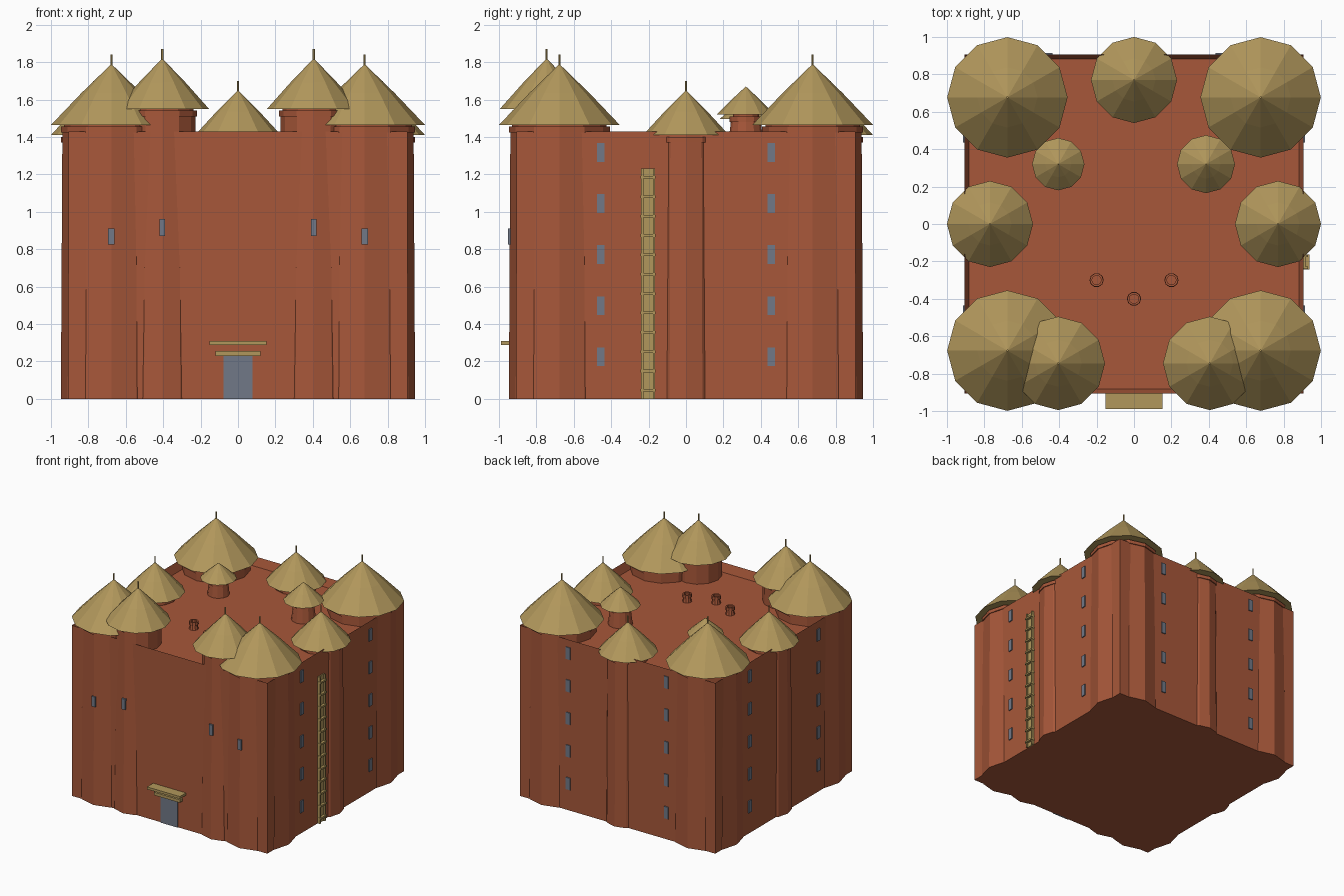
import bpy, bmesh, math

if "Cube" in bpy.data.objects:
    bpy.data.objects.remove(bpy.data.objects["Cube"])


def material(name, rgb):
    m = bpy.data.materials.new(name)
    m.diffuse_color = (*[(c / 255) ** 2.2 for c in rgb], 1)
    m.use_nodes = True
    m.node_tree.nodes["Principled BSDF"].inputs["Base Color"].default_value = m.diffuse_color
    return m


CLAY = material("red clay", (166, 88, 60))
STRAW = material("straw", (176, 150, 92))
GREY = material("grey blue", (112, 120, 134))


def finish(name, bm, mat):
    bmesh.ops.recalc_face_normals(bm, faces=bm.faces)
    me = bpy.data.meshes.new(name)
    bm.to_mesh(me)
    bm.free()
    me.materials.append(mat)
    ob = bpy.data.objects.new(name, me)
    bpy.context.collection.objects.link(ob)
    return ob


def box(name, lo, hi, mat):
    bm = bmesh.new()
    bmesh.ops.create_cube(bm, size=1)
    for v in bm.verts:
        v.co = [(lo[i] + hi[i]) / 2 + v.co[i] * (hi[i] - lo[i]) for i in range(3)]
    return finish(name, bm, mat)


def lathe(name, x, y, profile, mat, sides=12):
    """Spin (radius, z) points around a vertical axis; radius 0 is a tip."""
    bm = bmesh.new()
    rings = []
    for r, z in profile:
        n = sides if r > 0 else 1
        rings.append([bm.verts.new((x + r * math.cos(math.tau * i / sides),
                                    y + r * math.sin(math.tau * i / sides), z)) for i in range(n)])
    for a, b in zip(rings, rings[1:]):
        for i in range(sides):
            j = (i + 1) % sides
            if len(b) == 1:
                bm.faces.new((a[i], a[j], b[0]))
            else:
                bm.faces.new((a[i], a[j], b[j], b[i]))
    for ring in (rings[0], rings[-1]):
        if len(ring) > 1:
            bm.faces.new(ring)
    return finish(name, bm, mat)


def tower(name, x, y, r0, r1, base, eave, tip, cap_r, spike=0.05):
    # slightly tapered shaft with a collar under the eave
    lathe(name + "_shaft", x, y, [(r0, base), (r1, eave - 0.04), (r1 + 0.008, eave - 0.04),
                                  (r1 + 0.008, eave - 0.01), (r1 - 0.01, eave - 0.01),
                                  (r1 - 0.01, eave + 0.01)], CLAY)
    # gently bulging straw roof
    mid = eave + (tip - eave) * 0.52
    lathe(name + "_roof", x, y, [(cap_r, eave), (cap_r * 0.5, mid), (0, tip)], STRAW)
    if spike:
        lathe(name + "_spike", x, y, [(0.006, tip - 0.02), (0.006, tip + spike)], STRAW, 6)


# Main block with a sunken flat roof inside a thin parapet
W, TOP, FLOOR = 0.907, 1.43, 1.36
bm = bmesh.new()
bmesh.ops.create_cube(bm, size=1)
for v in bm.verts:
    v.co = (v.co.x * 2 * W, v.co.y * 2 * W, (v.co.z + 0.5) * TOP)
roof = [f for f in bm.faces if f.normal.z > 0.9]
bmesh.ops.inset_region(bm, faces=roof, thickness=0.035)
for v in roof[0].verts:
    v.co.z = FLOOR
finish("main_block", bm, CLAY)

# Towers around the block
for sx in (-1, 1):
    for sy in (-1, 1):
        tower("corner_tower", sx * 0.677, sy * 0.677, 0.27, 0.262, 0, 1.465, 1.79, 0.322)
    tower("front_tower", sx * 0.405, -0.745, 0.195, 0.178, 0, 1.55, 1.82, 0.25)
    tower("side_tower", sx * 0.77, 0, 0.175, 0.168, 0, 1.41, 1.65, 0.23)
tower("back_tower", 0, 0.77, 0.175, 0.168, 0, 1.41, 1.65, 0.23)

# Small roof turrets
tower("left_turret", -0.405, 0.32, 0.085, 0.075, FLOOR, 1.495, 1.62, 0.14, 0)
tower("right_turret", 0.385, 0.32, 0.095, 0.08, FLOOR, 1.52, 1.67, 0.155, 0)

# Hollow roof chimneys
for x, y in ((-0.2, -0.3), (0, -0.4), (0.2, -0.3)):
    lathe("chimney", x, y, [(0.036, FLOOR), (0.028, 1.4), (0.038, 1.4), (0.036, 1.425),
                            (0.025, 1.425), (0.025, 1.38)], CLAY, 10)

# Columns of windows on the sides and back
for s in (-1, 1):
    for k in range(5):
        z, c = 0.225 + 0.273 * k, s * 0.455
        for sx in (-1, 1):
            x0, x1 = sorted((sx * 0.9, sx * 0.915))
            box("side_window", (x0, c - 0.02, z - 0.05), (x1, c + 0.02, z + 0.05), GREY)
        box("back_window", (c - 0.02, 0.9, z - 0.05), (c + 0.02, 0.915, z + 0.05), GREY)
    # Front tower windows
    box("corner_window", (s * 0.677 - 0.017, -0.952, 0.825), (s * 0.677 + 0.017, -0.92, 0.91), GREY)
    box("tower_window", (s * 0.405 - 0.016, -0.942, 0.87), (s * 0.405 + 0.016, -0.91, 0.96), GREY)

# Door, lintel and canopy
box("door", (-0.078, -0.914, 0), (0.078, -0.9, 0.23), GREY)
box("lintel", (-0.12, -0.943, 0.23), (0.12, -0.9, 0.255), STRAW)
box("canopy", (-0.152, -0.988, 0.288), (0.152, -0.9, 0.308), STRAW)

# Ladder on the right wall
box("ladder_back", (0.9, -0.24, 0), (0.916, -0.165, 1.23), STRAW)
for y in (-0.24, -0.177):
    box("ladder_rail", (0.9, y, 0), (0.93, y + 0.012, 1.23), STRAW)
for k in range(12):
    z = 0.045 + 0.1035 * k
    box("ladder_rung", (0.9, -0.243, z - 0.007), (0.938, -0.162, z + 0.007), STRAW)
